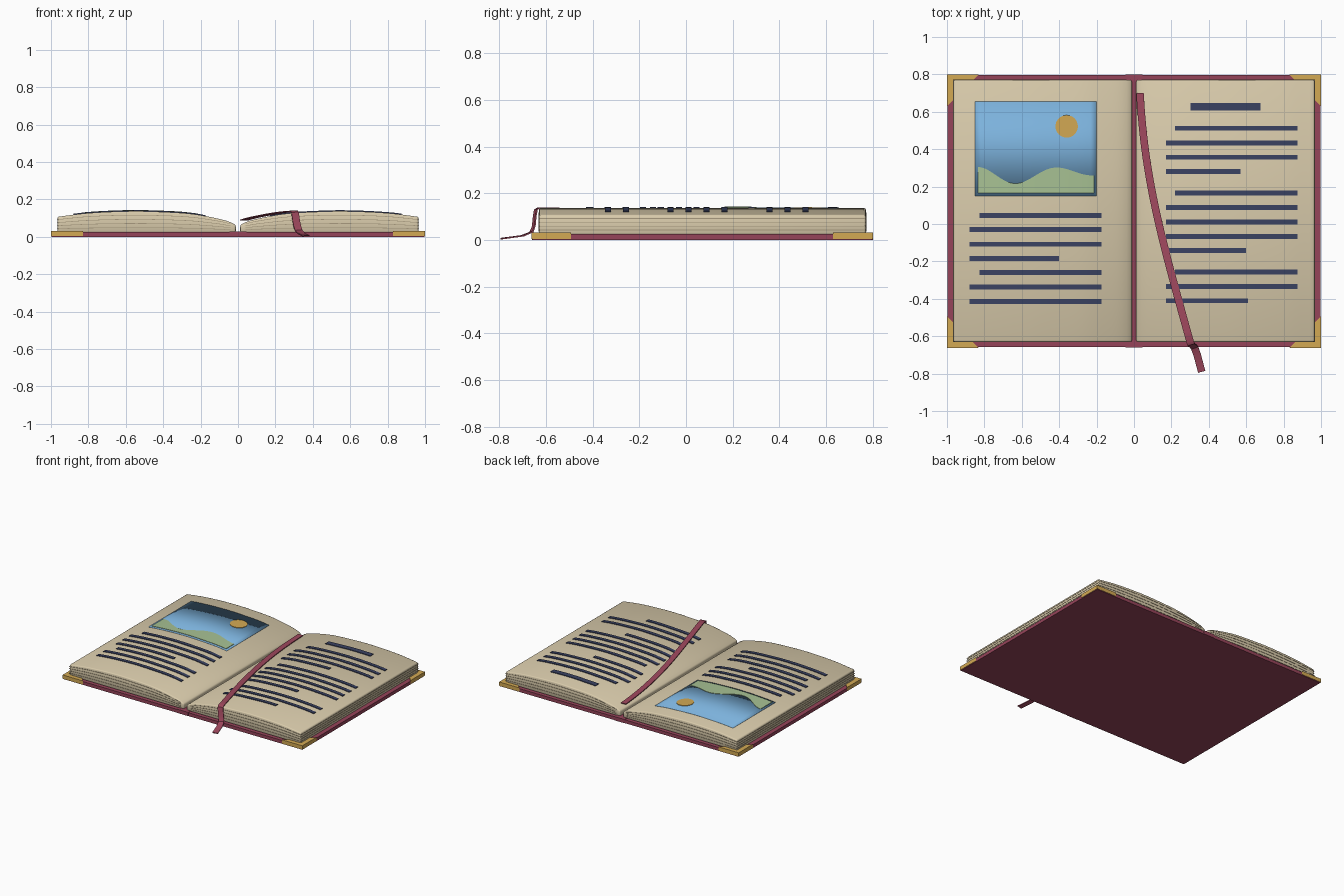
import bpy, bmesh, math
from mathutils import Vector

if "Cube" in bpy.data.objects:
    bpy.data.objects.remove(bpy.data.objects["Cube"])


def material(name, rgb):
    m = bpy.data.materials.new(name)
    lin = [(c / 255 / 12.92) if c < 11 else ((c / 255 + 0.055) / 1.055) ** 2.4 for c in rgb]
    m.diffuse_color = (*lin, 1)
    m.use_nodes = True
    m.node_tree.nodes["Principled BSDF"].inputs["Base Color"].default_value = m.diffuse_color
    return m


MAROON = material("maroon cloth", (150, 68, 90))
RIBBON = material("ribbon red", (160, 72, 94))
PAPER = material("paper", (218, 204, 172))
EDGE = material("page edge tan", (168, 154, 126))
NAVY = material("navy ink", (58, 66, 98))
SKY = material("sky blue", (124, 178, 220))
GREEN = material("hill green", (168, 194, 148))
GOLD = material("gold", (212, 170, 84))

BASE = 0.025            # top of the cover boards
Y0, Y1 = -0.63, 0.77    # page block depth range
ARCH = [(0.012, 0.064), (0.05, 0.082), (0.12, 0.1), (0.25, 0.123), (0.4, 0.133),
        (0.57, 0.137), (0.8, 0.127), (0.965, 0.107)]


def page_z(x):
    """Height of the arched page surface, the same on both sides of the gutter."""
    x = min(max(abs(x), ARCH[0][0]), ARCH[-1][0])
    n = len(ARCH)
    i = next(k for k in range(n - 1) if x <= ARCH[k + 1][0])

    def slope(k):
        a, b = ARCH[max(k - 1, 0)], ARCH[min(k + 1, n - 1)]
        return (b[1] - a[1]) / (b[0] - a[0])
    (xa, za), (xb, zb) = ARCH[i], ARCH[i + 1]
    h = xb - xa
    t = (x - xa) / h
    return ((2*t**3 - 3*t**2 + 1) * za + (t**3 - 2*t**2 + t) * h * slope(i)
            + (3*t**2 - 2*t**3) * zb + (t**3 - t**2) * h * slope(i + 1))


def finish(name, bm, mat, angle=None):
    bmesh.ops.recalc_face_normals(bm, faces=bm.faces)
    me = bpy.data.meshes.new(name)
    bm.to_mesh(me)
    bm.free()
    me.materials.append(mat)
    ob = bpy.data.objects.new(name, me)
    bpy.context.collection.objects.link(ob)
    if angle:
        bpy.context.view_layer.objects.active = ob
        ob.select_set(True)
        bpy.ops.object.shade_smooth_by_angle(angle=math.radians(angle))
        ob.select_set(False)
    return ob


def prism(name, outline, z0, z1, mat):
    """Flat outline extruded upwards."""
    bm = bmesh.new()
    lo = [bm.verts.new((x, y, z0)) for x, y in outline]
    hi = [bm.verts.new((x, y, z1)) for x, y in outline]
    n = len(lo)
    bm.faces.new(lo)
    bm.faces.new(hi)
    for i in range(n):
        bm.faces.new((lo[i], lo[(i + 1) % n], hi[(i + 1) % n], hi[i]))
    return finish(name, bm, mat)


def loft(name, rings, mat, angle=40):
    """Skin through four-cornered cross-sections, with closed ends."""
    bm = bmesh.new()
    rows = [[bm.verts.new(p) for p in r] for r in rings]
    for a, b in zip(rows, rows[1:]):
        for j in range(4):
            bm.faces.new((a[j], a[(j + 1) % 4], b[(j + 1) % 4], b[j]))
    bm.faces.new(rows[0])
    bm.faces.new(rows[-1])
    return finish(name, bm, mat, angle)


def strip(name, x0, x1, ya, yb, bottom, top, mat, n=16, angle=40):
    """Plate following the page arch; yb may be a function of x."""
    rings = []
    for i in range(n + 1):
        x = x0 + (x1 - x0) * i / n
        y = yb(x) if callable(yb) else yb
        rings.append([(x, ya, bottom(x)), (x, y, bottom(x)), (x, y, top(x)), (x, ya, top(x))])
    return loft(name, rings, mat, angle)


def above(d):
    return lambda x: page_z(x) + d


def rect(x0, x1, y0, y1):
    return [(x0, y0), (x1, y0), (x1, y1), (x0, y1)]


# Cover boards, spine, page blocks and page-edge lines on both sides
for side, s in (("left", -1), ("right", 1)):
    prism(side + "_cover", rect(s * 0.04, s * 0.997, -0.658, 0.797), 0, BASE, MAROON)
    block = strip(side + "_pages", s * 0.012, s * 0.965, Y0, Y1,
                  lambda x: BASE - 0.003, page_z, PAPER, 36, 180)
    bev = block.modifiers.new("soft edges", 'BEVEL')
    bev.width, bev.segments, bev.limit_method = 0.008, 2, 'ANGLE'
    for k in range(1, 5):
        f = k * 0.2

        def level(x, d=0, f=f):
            return BASE + f * (page_z(x) - BASE) + d
        strip(f"{side}_sheet_line_{k}", s * 0.04, s * 0.967, Y0 - 0.002, Y1 + 0.002,
              level, lambda x, g=level: g(x, 0.003), EDGE, 24)
    # Metal corner guards
    for end, y, d in (("front", -0.662, 1), ("back", 0.8, -1)):
        prism(f"{side}_{end}_corner", [(s, y), (s * 0.83, y), (s, y + d * 0.17)], 0.004, 0.032, GOLD)
prism("spine", rect(-0.046, 0.046, -0.66, 0.8), 0, 0.028, MAROON)

# Text lines: y, left end, right end
LEFT = [(0.045, -0.825, -0.175), (-0.03, -0.88, -0.175), (-0.108, -0.88, -0.175),
        (-0.185, -0.88, -0.4), (-0.26, -0.825, -0.175), (-0.337, -0.88, -0.175),
        (-0.415, -0.88, -0.175)]
RIGHT = [(0.512, 0.22, 0.875), (0.434, 0.17, 0.875), (0.357, 0.17, 0.875), (0.28, 0.17, 0.57),
         (0.165, 0.22, 0.875), (0.088, 0.17, 0.875), (0.011, 0.17, 0.875),
         (-0.066, 0.17, 0.875), (-0.142, 0.17, 0.6), (-0.257, 0.22, 0.875),
         (-0.334, 0.17, 0.875), (-0.41, 0.17, 0.61)]
for i, (y, a, b) in enumerate(LEFT + RIGHT):
    strip(f"text_line_{i + 1}", a, b, y - 0.013, y + 0.013, above(-0.003), above(0.005), NAVY)
strip("heading_line", 0.302, 0.677, 0.608, 0.648, above(-0.003), above(0.005), NAVY)

# Illustration: sky, rolling hill and sun
strip("picture_sky", -0.85, -0.2, 0.15, 0.655, above(-0.003), above(0.003), SKY, 20, 180)


def hill(x):
    t = (x + 0.835) / 0.62
    return 0.25 + 0.03 * t + 0.055 * math.cos(t * 9.2) * (1 - 0.62 * t)


strip("picture_hill", -0.835, -0.215, 0.165, hill, above(-0.001), above(0.006), GREEN, 32)
bm = bmesh.new()
bmesh.ops.create_cone(bm, cap_ends=True, segments=32, radius1=0.06, radius2=0.06, depth=0.007)
for v in bm.verts:
    v.co += Vector((-0.36, 0.522, 0))
    v.co.z += page_z(v.co.x) + 0.003
finish("picture_sun", bm, GOLD, 40)

# Ribbon bookmark: lies across the right page, drops over its edge and trails off
path = []
for i in range(25):
    t = i / 24
    x = 0.032 + 0.165 * t + 0.103 * t * t
    y = 0.7 - 1.33 * t
    x -= 0.03 * math.sin(math.pi * t) * (1 - t)
    path.append(Vector((x, y, page_z(x + 0.015) + 0.008)))
path += [Vector(p) for p in ((0.305, -0.643, 0.13), (0.309, -0.648, 0.1), (0.316, -0.652, 0.06),
                             (0.324, -0.662, 0.034), (0.338, -0.7, 0.018), (0.362, -0.79, 0.006))]
rings = []
for i, p in enumerate(path):
    t = (path[min(i + 1, len(path) - 1)] - path[max(i - 1, 0)]).normalized()
    across = Vector((0.97, 0.24, 0))
    across = (across - t * across.dot(t)).normalized()
    up = across.cross(t)
    if up.z < 0:
        up = -up
    w, h = across * 0.02, up * 0.003
    rings.append([p - w - h, p + w - h, p + w + h, p - w + h])
loft("ribbon_bookmark", rings, RIBBON)
